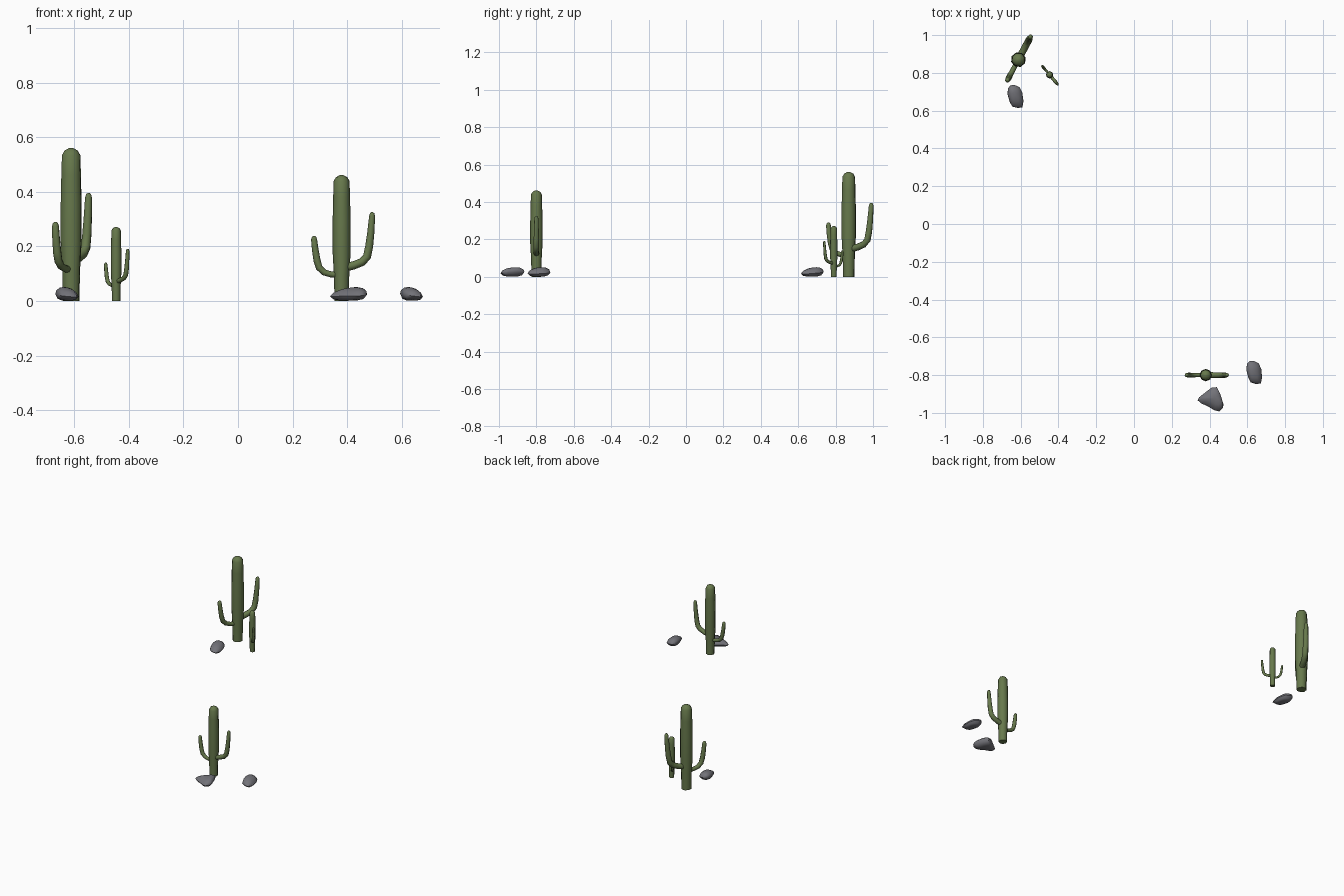
import bpy, bmesh, math
from mathutils import Vector

if "Cube" in bpy.data.objects:
    bpy.data.objects.remove(bpy.data.objects["Cube"])


def material(name, rgb):
    m = bpy.data.materials.new(name)
    m.diffuse_color = (*rgb, 1)
    m.use_nodes = True
    m.node_tree.nodes["Principled BSDF"].inputs["Base Color"].default_value = m.diffuse_color
    return m


GREEN = material("cactus green", (0.135, 0.19, 0.072))
GREY = material("stone grey", (0.17, 0.17, 0.19))


def loft(name, rings, mat, angle):
    """Skin a list of closed point rings and cap both ends."""
    bm = bmesh.new()
    rows = [[bm.verts.new(p) for p in ring] for ring in rings]
    n = len(rows[0])
    for a, b in zip(rows, rows[1:]):
        for i in range(n):
            j = (i + 1) % n
            bm.faces.new((a[i], a[j], b[j], b[i]))
    bm.faces.new(rows[0][::-1])
    bm.faces.new(rows[-1])
    bmesh.ops.recalc_face_normals(bm, faces=bm.faces)
    me = bpy.data.meshes.new(name)
    bm.to_mesh(me)
    bm.free()
    me.materials.append(mat)
    ob = bpy.data.objects.new(name, me)
    bpy.context.collection.objects.link(ob)
    bpy.ops.object.select_all(action='DESELECT')
    ob.select_set(True)
    bpy.context.view_layer.objects.active = ob
    bpy.ops.object.shade_smooth_by_angle(angle=math.radians(angle))
    return ob


def tube(name, path, sides=8):
    """Sweep a round section along (x, z, radius) points in the xz plane."""
    rings = []
    for i, (x, z, r) in enumerate(path):
        x0, z0, _ = path[max(i - 1, 0)]
        x1, z1, _ = path[min(i + 1, len(path) - 1)]
        t = Vector((x1 - x0, 0, z1 - z0)).normalized()
        u, v = Vector((t.z, 0, -t.x)), Vector((0, 1, 0))
        c = Vector((x, 0, z))
        rings.append([c + r * (math.cos(k * math.tau / sides) * u
                               + math.sin(k * math.tau / sides) * v)
                      for k in range(sides)])
    return loft(name, rings, GREEN, 60)


TRUNK = [(0, 0, .026), (0, .09, .028), (0, .18, .033), (0, .29, .033),
         (0, .38, .031), (0, .44, .029), (0, .454, .021), (0, .462, .006)]
LONG_ARM = [(0, .12, .016), (.045, .131, .015), (.075, .143, .015),
            (.093, .162, .015), (.101, .20, .0145), (.107, .25, .013),
            (.112, .312, .011), (.112, .322, .008), (.112, .326, .003)]
SHORT_ARM = [(0, .094, .011), (-.04, .098, .011), (-.064, .105, .0115),
             (-.082, .122, .0125), (-.09, .148, .013), (-.097, .19, .012),
             (-.101, .226, .011), (-.101, .235, .008), (-.101, .239, .003)]


def cactus(name, x, y, scale, turn):
    for part, path in (("trunk", TRUNK), ("long_arm", LONG_ARM), ("short_arm", SHORT_ARM)):
        ob = tube(f"{name}_{part}", path)
        ob.location = (x, y, 0)
        ob.scale = (scale,) * 3
        ob.rotation_euler.z = math.radians(turn)


cactus("large_cactus", -.612, .87, 1.215, 62)
cactus("medium_cactus", .38, -.80, 1, 0)
cactus("small_cactus", -.447, .79, .588, -50)


# Rocks: a plan outline pulled in towards a foot below and a peak above
def rock(name, x, y, outline, peak, tilt, turn=0):
    levels = [(.45, .002, 0), (.8, .007, 0), (1, .021, 0),
              (.88, .035, .3), (.55, .046, .7), (.2, .05, 1)]
    rings = []
    for s, z, k in levels:
        rings.append([(px * s + peak[0] * k, py * s + peak[1] * k,
                       max(0, z + s * (tilt[0] * px + tilt[1] * py) * min(1, z / .02)))
                      for px, py in outline])
    ob = loft(name, rings, GREY, 50)
    ob.location = (x, y, 0)
    ob.rotation_euler.z = math.radians(turn)


PEBBLE = [(-.040, .045), (-.043, .015), (-.032, -.025), (-.018, -.052),
          (.012, -.060), (.036, -.056), (.042, -.025), (.036, .02),
          (.022, .05), (-.005, .062), (-.027, .06)]
WEDGE = [(-.069, -.005), (-.062, .01), (-.03, .035), (.005, .062),
         (.032, .064), (.05, .03), (.067, -.025), (.066, -.045),
         (.045, -.064), (.02, -.058), (-.02, -.035), (-.05, -.022)]

rock("back_rock", -.627, .674, PEBBLE, (-.006, .012), (-.08, .07))
rock("side_rock", .637, -.787, PEBBLE, (-.006, .006), (-.12, .03), -2)
rock("front_rock", .406, -.928, WEDGE, (.022, .008), (.05, .06))
